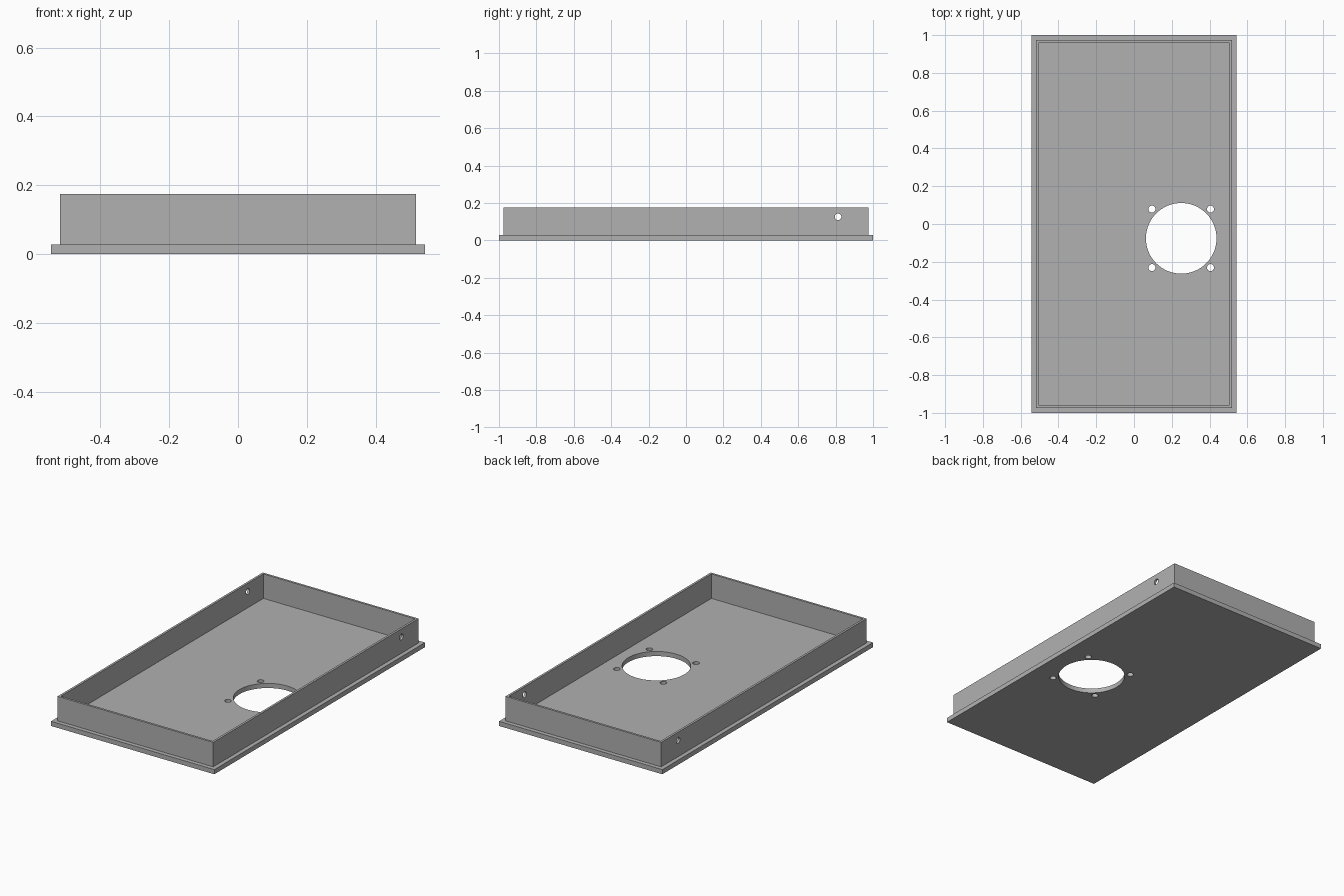
import bpy, bmesh, math
from mathutils import Matrix, Vector

default = bpy.data.objects.get("Cube")
if default:
    bpy.data.objects.remove(default, do_unlink=True)

HALF_X, HALF_Y = 0.543, 1.0
PLATE, HEIGHT = 0.028, 0.175
LEDGE, WALL = 0.036, 0.019

grey = bpy.data.materials.new("grey")
grey.use_nodes = True
colour = (0.44, 0.44, 0.44, 1)
grey.diffuse_color = colour
grey.node_tree.nodes["Principled BSDF"].inputs["Base Color"].default_value = colour


def make_object(name, bm):
    mesh = bpy.data.meshes.new(name)
    bm.to_mesh(mesh)
    bm.free()
    mesh.materials.append(grey)
    obj = bpy.data.objects.new(name, mesh)
    bpy.context.collection.objects.link(obj)
    return obj


# Tray: base plate with a ledge and a raised wall drawn out of its top face
bm = bmesh.new()
bmesh.ops.create_cube(bm, size=1, matrix=Matrix.Translation((0, 0, PLATE / 2))
                      @ Matrix.Diagonal((2 * HALF_X, 2 * HALF_Y, PLATE, 1)))
top = max(bm.faces, key=lambda f: f.calc_center_median().z)
bmesh.ops.inset_region(bm, faces=[top], thickness=LEDGE)
ring = bmesh.ops.inset_region(bm, faces=[top], thickness=WALL)["faces"]
raised = bmesh.ops.extrude_face_region(bm, geom=ring)["geom"]
bmesh.ops.delete(bm, geom=[f for f in ring if f.is_valid], context="FACES_ONLY")
bmesh.ops.translate(bm, vec=Vector((0, 0, HEIGHT - PLATE)),
                    verts=[g for g in raised if isinstance(g, bmesh.types.BMVert)])
bmesh.ops.recalc_face_normals(bm, faces=bm.faces)
tray = make_object("tray", bm)

# Hole cutters
cutters = bmesh.new()


def add_hole(centre, radius, depth, sides, turn=Matrix()):
    bmesh.ops.create_cone(cutters, cap_ends=True, segments=sides, radius1=radius,
                          radius2=radius, depth=depth,
                          matrix=Matrix.Translation(centre) @ turn)


# Large opening with four screw holes around it
cx, cy = 0.25, -0.076
add_hole((cx, cy, 0), 0.187, 0.2, 64)
for sx in (-1, 1):
    for sy in (-1, 1):
        add_hole((cx + sx * 0.155, cy + sy * 0.155, 0), 0.0185, 0.2, 24)

# Cross hole through both long walls
add_hole((0, 0.813, 0.126), 0.0175, 1.4, 24, Matrix.Rotation(math.pi / 2, 4, "Y"))
cutter = make_object("hole_cutter", cutters)
cutter.hide_render = True

cut = tray.modifiers.new("holes", "BOOLEAN")
cut.operation = "DIFFERENCE"
cut.solver = "EXACT"
cut.object = cutter

bpy.ops.object.select_all(action="DESELECT")
tray.select_set(True)
bpy.context.view_layer.objects.active = tray
bpy.ops.object.modifier_apply(modifier=cut.name)
bpy.data.objects.remove(cutter, do_unlink=True)
bpy.ops.object.shade_smooth_by_angle(angle=math.radians(30))
